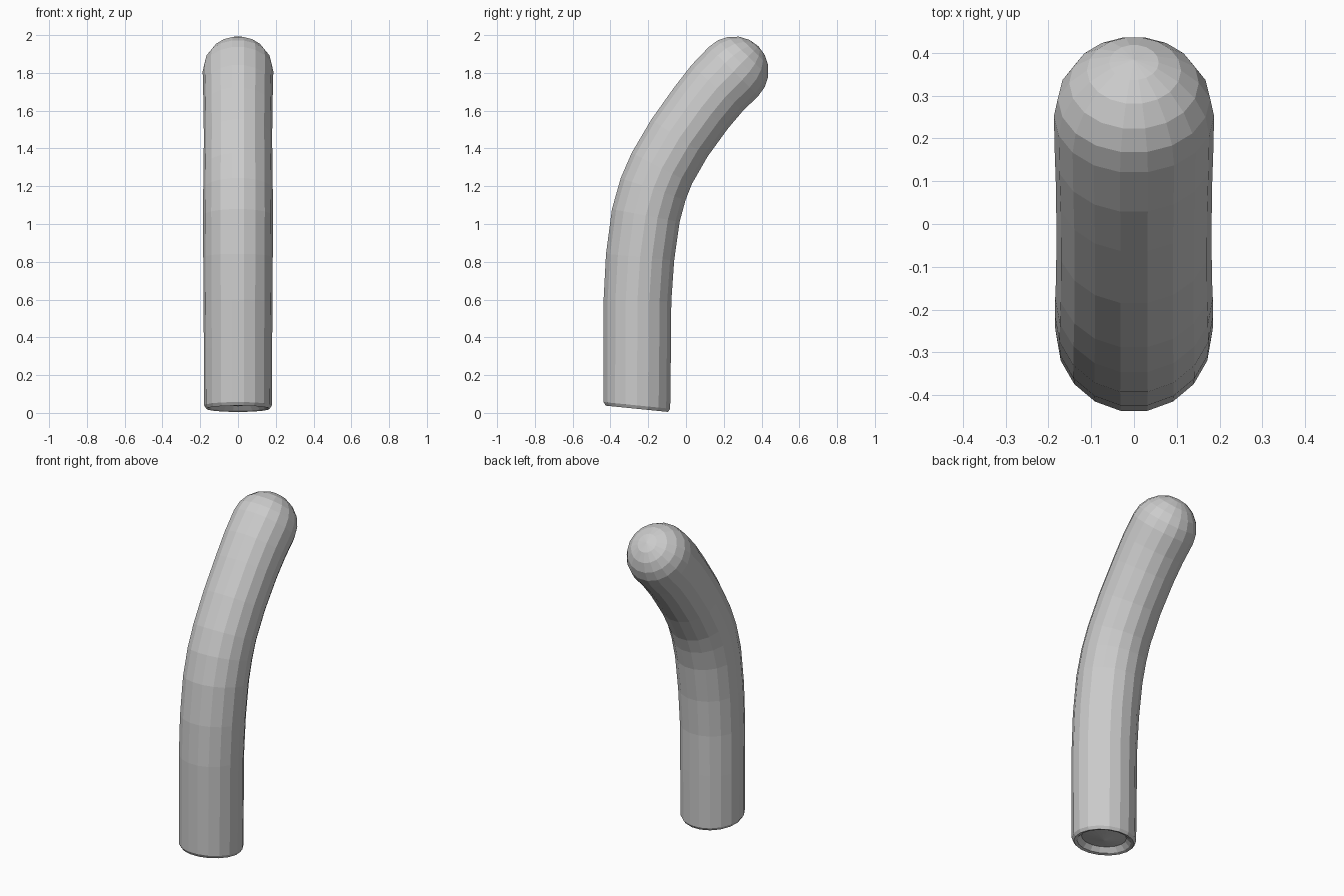
import bpy, bmesh, math
from mathutils import Vector

if "Cube" in bpy.data.objects:
    bpy.data.objects.remove(bpy.data.objects["Cube"])

SIDES = 18
# Centre line of the bent rod: (y, z, radius)
path = [(-0.259, 0.06, 0.180), (-0.258, 0.35, 0.181), (-0.257, 0.60, 0.182),
        (-0.243, 0.83, 0.184), (-0.213, 1.05, 0.185), (-0.174, 1.19, 0.184),
        (-0.128, 1.30, 0.182), (-0.035, 1.46, 0.181), (0.08, 1.62, 0.182),
        (0.165, 1.725, 0.185), (0.252, 1.813, 0.187)]

bm = bmesh.new()


def ring(y, z, radius, tangent, offset=0.0, tilt=0.0):
    """Ring of vertices perpendicular to the tangent in the YZ plane."""
    t = Vector((0, tangent[0], tangent[1])).normalized()
    side = Vector((0, t.z, -t.y))
    c = Vector((0.003, y, z)) + t * offset
    verts = []
    for i in range(SIDES):
        a = 2 * math.pi * i / SIDES
        p = c + Vector((1, 0, 0)) * radius * math.cos(a) + side * radius * math.sin(a)
        p.z += tilt * math.sin(a) * radius
        verts.append(bm.verts.new(p))
    return verts


rings = []
# Recessed, slightly slanted foot
for r, z in [(0.06, 0.05), (0.125, 0.06), (0.15, 0.032), (0.168, 0.027), (0.179, 0.045)]:
    rings.append(ring(-0.26, z, r, (0, 1), tilt=-0.1))

# Rod body
for i, (y, z, r) in enumerate(path):
    if i == 0:
        continue
    a, b = path[i - 1], path[min(i + 1, len(path) - 1)]
    tangent = (b[0] - a[0], b[1] - a[1])
    rings.append(ring(y, z, r, tangent))

# Rounded tip
y, z, r = path[-1]
for k in range(1, 5):
    a = math.pi / 2 * k / 5
    rings.append(ring(y, z, r * math.cos(a), tangent, r * math.sin(a)))

for lo, hi in zip(rings, rings[1:]):
    for i in range(SIDES):
        j = (i + 1) % SIDES
        bm.faces.new((lo[i], lo[j], hi[j], hi[i]))

# Close both ends with fans
t = Vector((0, tangent[0], tangent[1])).normalized()
tip = bm.verts.new(Vector((0.003, y, z)) + t * r)
foot = bm.verts.new((0.003, -0.26, 0.04))
for i in range(SIDES):
    j = (i + 1) % SIDES
    bm.faces.new((rings[-1][i], rings[-1][j], tip))
    bm.faces.new((rings[0][j], rings[0][i], foot))

bmesh.ops.recalc_face_normals(bm, faces=bm.faces)
lowest = min(v.co.z for v in bm.verts)
bmesh.ops.translate(bm, verts=bm.verts, vec=(-0.003, 0, -lowest * 0.5))
mesh = bpy.data.meshes.new("bent_rod")
bm.to_mesh(mesh)
bm.free()
bpy.context.collection.objects.link(bpy.data.objects.new("bent_rod", mesh))
